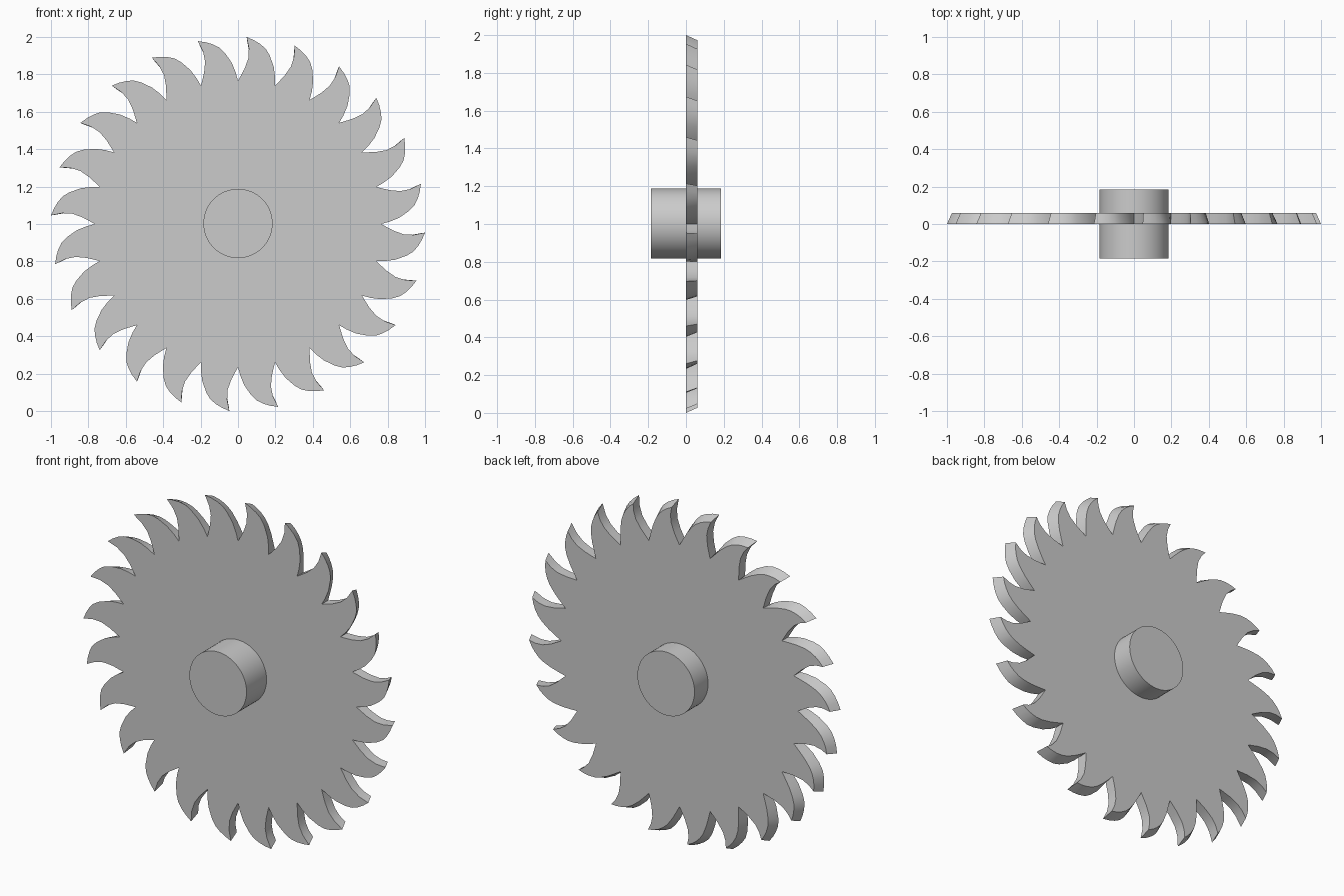
import bpy, bmesh
from math import sin, cos, radians, pi

if "Cube" in bpy.data.objects:
    bpy.data.objects.remove(bpy.data.objects["Cube"])

TEETH = 24
CENTRE_Z = 1.0
THICK = 0.06

# one tooth (x, height above the axle): valley, hooked leading edge, tip, convex back
FRONT = [(0, .765), (.035, .83), (.055, .885), (.058, .94), (.046, 1.0),
         (.085, .983), (.118, .963), (.148, .937), (.17, .90), (.191, .84), (.198, .785)]
# same tooth on the rear face, ground back along the convex edge
BACK = [(0, .765), (.035, .83), (.055, .885), (.058, .93), (.050, .973),
        (.082, .957), (.108, .938), (.134, .912), (.154, .88), (.174, .83), (.187, .783)]


def ring(bm, profile, y):
    verts = []
    for i in range(TEETH):
        a = 2 * pi * i / TEETH
        for x, z in profile:
            verts.append(bm.verts.new((x * cos(a) + z * sin(a), y,
                                       CENTRE_Z + z * cos(a) - x * sin(a))))
    return verts


def smooth(obj):
    bpy.ops.object.select_all(action='DESELECT')
    obj.select_set(True)
    bpy.context.view_layer.objects.active = obj
    bpy.ops.object.shade_smooth_by_angle(angle=radians(30))


# toothed blade
bm = bmesh.new()
front, back = ring(bm, FRONT, 0), ring(bm, BACK, THICK)
bm.faces.new(front)
bm.faces.new(back[::-1])
n = len(front)
for i in range(n):
    j = (i + 1) % n
    bm.faces.new((front[i], back[i], back[j], front[j]))
bmesh.ops.recalc_face_normals(bm, faces=bm.faces)
mesh = bpy.data.meshes.new("saw_blade")
bm.to_mesh(mesh)
bm.free()
blade = bpy.data.objects.new("saw_blade", mesh)
bpy.context.collection.objects.link(blade)
smooth(blade)

# axle hub
bpy.ops.mesh.primitive_cylinder_add(vertices=64, radius=.185, depth=.37,
                                    location=(0, 0, CENTRE_Z + .003), rotation=(pi / 2, 0, 0))
hub = bpy.context.object
hub.name = "axle_hub"
smooth(hub)
